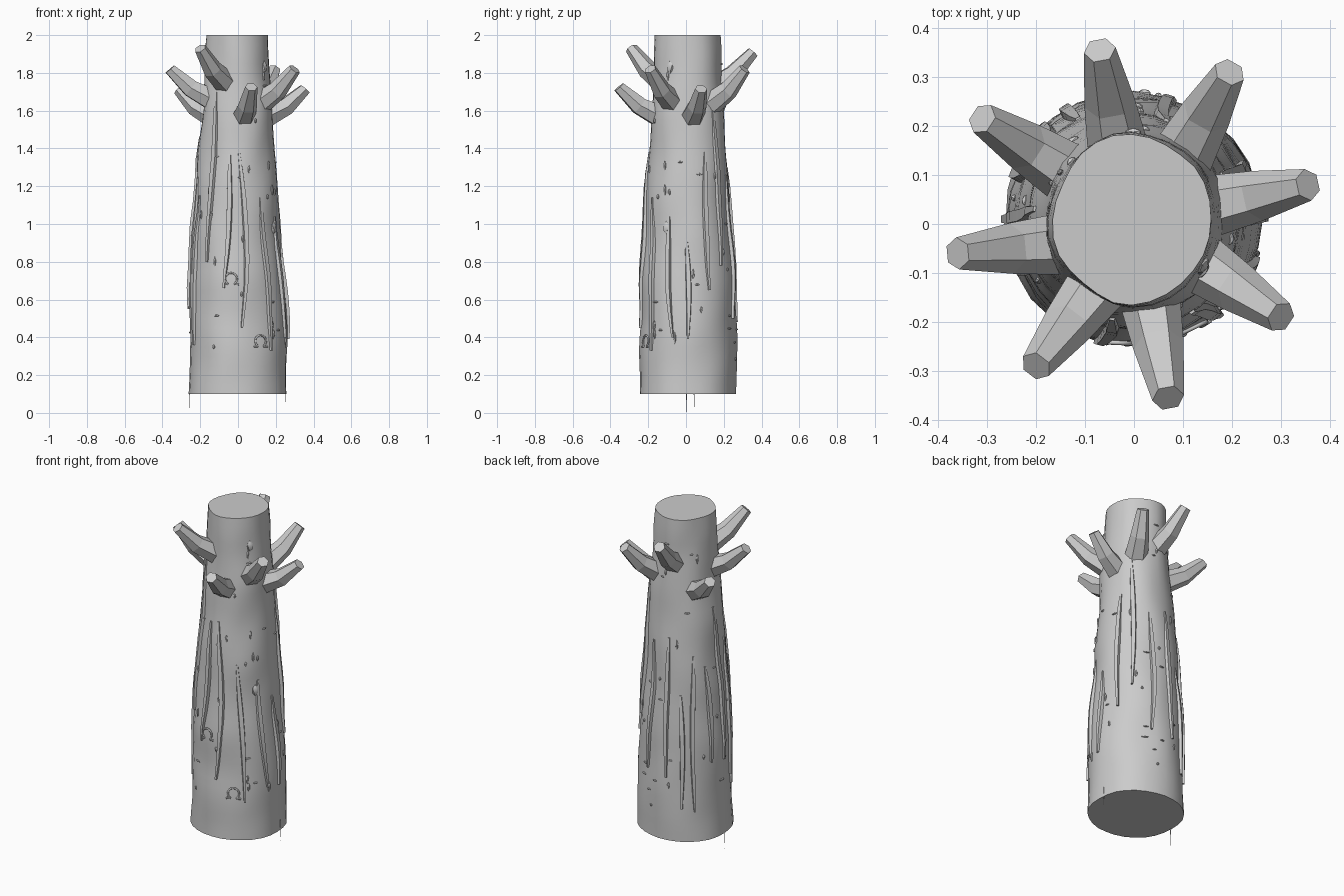
import bpy, bmesh, math, random
from mathutils import Vector, noise

if "Cube" in bpy.data.objects:
    bpy.data.objects.remove(bpy.data.objects["Cube"])

random.seed(4)
grey = bpy.data.materials.new("bark grey")
grey.diffuse_color = (0.6, 0.6, 0.6, 1)
grey.use_nodes = True
grey.node_tree.nodes["Principled BSDF"].inputs["Base Color"].default_value = grey.diffuse_color

# Trunk profile: height, centre x, centre y, radius x, radius y
PROFILE = [(0.1, -0.002, 0.012, 0.262, 0.260), (0.4, 0.0, 0.01, 0.256, 0.255),
           (0.7, -0.005, 0.01, 0.250, 0.248), (1.0, -0.01, 0.01, 0.230, 0.230),
           (1.4, -0.005, 0.01, 0.203, 0.205), (1.6, 0.0, 0.01, 0.188, 0.190),
           (1.8, -0.002, 0.01, 0.172, 0.175), (2.0, -0.005, 0.01, 0.161, 0.168)]


def surface(az, z, out=0.0):
    """Point on the trunk at an angle and height, pushed outward."""
    zc = min(max(z, 0.1), 2.0)
    for a, b in zip(PROFILE, PROFILE[1:]):
        if zc <= b[0]:
            t = (zc - a[0]) / (b[0] - a[0])
            cx, cy, rx, ry = [p + (q - p) * t for p, q in zip(a[1:], b[1:])]
            break
    c, s = math.cos(az), math.sin(az)
    bump = 0.012 * noise.noise(Vector((c * 1.6, s * 1.6, z * 4 + 7)))
    return Vector((cx + (rx + bump + out) * c, cy + (ry + bump + out) * s, z))


def finish(bm, name, smooth=None):
    bmesh.ops.recalc_face_normals(bm, faces=bm.faces)
    mesh = bpy.data.meshes.new(name)
    bm.to_mesh(mesh)
    bm.free()
    ob = bpy.data.objects.new(name, mesh)
    bpy.context.collection.objects.link(ob)
    mesh.materials.append(grey)
    if smooth:
        bpy.ops.object.select_all(action='DESELECT')
        ob.select_set(True)
        bpy.context.view_layer.objects.active = ob
        bpy.ops.object.shade_smooth_by_angle(angle=math.radians(smooth))
    return ob


def loft(bm, rings):
    """Skin a list of point rings and cap both ends."""
    loops = [[bm.verts.new(p) for p in ring] for ring in rings]
    n = len(loops[0])
    for a, b in zip(loops, loops[1:]):
        for i in range(n):
            bm.faces.new((a[i], a[(i + 1) % n], b[(i + 1) % n], b[i]))
    bm.faces.new(loops[0][::-1])
    bm.faces.new(loops[-1])


# Trunk
bm = bmesh.new()
loft(bm, [[surface(math.tau * i / 28, 0.1 + 1.9 * k / 38) for i in range(28)]
          for k in range(39)])
finish(bm, "trunk", 40)

# Cut branches: base xyz, tip xyz
BRANCHES = [((-0.03, 0.14, 1.72), (-0.07, 0.355, 1.91)),
            ((0.10, 0.14, 1.64), (0.195, 0.31, 1.82)),
            ((0.15, 0.035, 1.57), (0.355, 0.08, 1.715)),
            ((0.12, -0.07, 1.64), (0.30, -0.19, 1.82)),
            ((0.03, -0.14, 1.57), (0.07, -0.355, 1.725)),
            ((-0.07, -0.12, 1.75), (-0.20, -0.29, 1.93)),
            ((-0.14, -0.04, 1.66), (-0.36, -0.06, 1.82)),
            ((-0.13, 0.10, 1.57), (-0.31, 0.215, 1.71))]
for base, tip in BRANCHES:
    a, b = Vector(base), Vector(tip)
    mid = (a + b) / 2 - Vector((0, 0, 0.022))
    flat = Vector((b.x - a.x, b.y - a.y, 0)).normalized()
    side = flat.cross(Vector((0, 0, 1)))
    rings = []
    for p, r, tilt in ((a, 0.064, 0.35), (mid, 0.052, 0.68), (b, 0.033, 0.85)):
        up = Vector((0, 0, math.cos(tilt))) - flat * math.sin(tilt)
        rings.append([p + r * (side * math.cos(q) + up * math.sin(q))
                      for q in [math.tau * i / 6 for i in range(6)]])
    bm = bmesh.new()
    loft(bm, rings)
    finish(bm, "branch_stub")

# Long bark ridges: top angle, top height, bottom angle, bottom height, sideways bow
RIDGES = [(-129, 1.70, -130, 0.80, 3), (-101, 1.37, -106, 0.66, 4),
          (-87, 1.38, -85, 0.45, 9), (-152, 1.15, -155, 0.36, -2),
          (-56, 1.14, -48, 0.33, 2), (-26, 1.04, -18, 0.40, -3),
          (-2, 0.92, 0, 0.39, 2), (26, 1.38, 27, 0.65, -3),
          (43, 1.60, 45, 0.78, 2), (70, 1.26, 71, 0.50, 3),
          (99, 1.30, 101, 0.48, -2), (117, 0.97, 121, 0.30, 2),
          (136, 1.20, 137, 0.28, -3), (153, 1.13, 159, 0.56, 2),
          (174, 1.46, 180, 0.55, 2), (198, 1.25, 202, 0.42, -2)]
for a0, z0, a1, z1, bow in RIDGES:
    rings = []
    for k in range(9):
        t = k / 8
        az = math.radians(a0 + (a1 - a0) * t + bow * math.sin(math.pi * t))
        z = z0 + (z1 - z0) * t
        w = 0.007 + 0.010 * math.sin(math.pi * t ** 0.8)
        rise = 0.004 + 0.009 * math.sin(math.pi * t) + 0.006 * t
        side = Vector((-math.sin(az), math.cos(az), 0))
        inner, outer = surface(az, z, -0.015), surface(az, z, rise)
        rings.append([inner - side * w, outer - side * w * 0.7,
                      outer + side * w * 0.7, inner + side * w])
    bm = bmesh.new()
    loft(bm, rings)
    finish(bm, "bark_ridge", 35)


# Small bark flakes and beads scattered on the trunk
def blob(bm, az, z, wide, tall, deep):
    centre = surface(az, z)
    out = Vector((math.cos(az), math.sin(az), 0))
    side = Vector((-out.y, out.x, 0))
    for v in bmesh.ops.create_icosphere(bm, subdivisions=1, radius=1)["verts"]:
        x, y, h = v.co
        v.co = centre + out * x * deep + side * y * wide + Vector((0, 0, h * tall))


bm = bmesh.new()
for _ in range(60):
    az, z = random.uniform(0, math.tau), random.uniform(0.28, 1.85)
    if random.random() < 0.5:
        blob(bm, az, z, random.uniform(0.012, 0.024), 0.006, 0.008)
    else:
        blob(bm, az, z, 0.008, random.uniform(0.008, 0.035), 0.008)
for x, z in ((-30, 0.98), (-33, 1.83), (-128, 1.05)):
    blob(bm, math.radians(x), z, 0.02, 0.035, 0.014)
finish(bm, "bark_flakes", 30)

# Healed knot rings, open at the bottom with small feet
for deg, z in ((-97, 0.71), (-62, 0.38)):
    az = math.radians(deg)
    path = [(-0.04, -0.03), (-0.02, -0.03)]
    path += [(0.031 * math.cos(q), 0.031 * math.sin(q))
             for q in [math.radians(235 - 290 * i / 12) for i in range(13)]]
    path += [(0.02, -0.03), (0.04, -0.03)]
    curve = bpy.data.curves.new("knot_ring", 'CURVE')
    curve.dimensions = '3D'
    curve.bevel_depth = 0.005
    curve.bevel_resolution = 1
    spline = curve.splines.new('POLY')
    spline.points.add(len(path) - 1)
    for pt, (u, h) in zip(spline.points, path):
        pt.co = (*surface(az + u / 0.25, z + h, 0.002), 1)
    curve.materials.append(grey)
    bpy.context.collection.objects.link(bpy.data.objects.new("knot_ring", curve))

# Thin fibres hanging below the base
bm = bmesh.new()
for deg, low in ((182, 0.0), (7, 0.03)):
    az = math.radians(deg)
    rings = []
    for z, r in ((0.16, 0.003), (low, 0.001)):
        c = surface(az, z, -0.002)
        rings.append([c + Vector((r * math.cos(q), r * math.sin(q), 0))
                      for q in (0, 2.1, 4.2)])
    loft(bm, rings)
finish(bm, "hanging_fibres")
